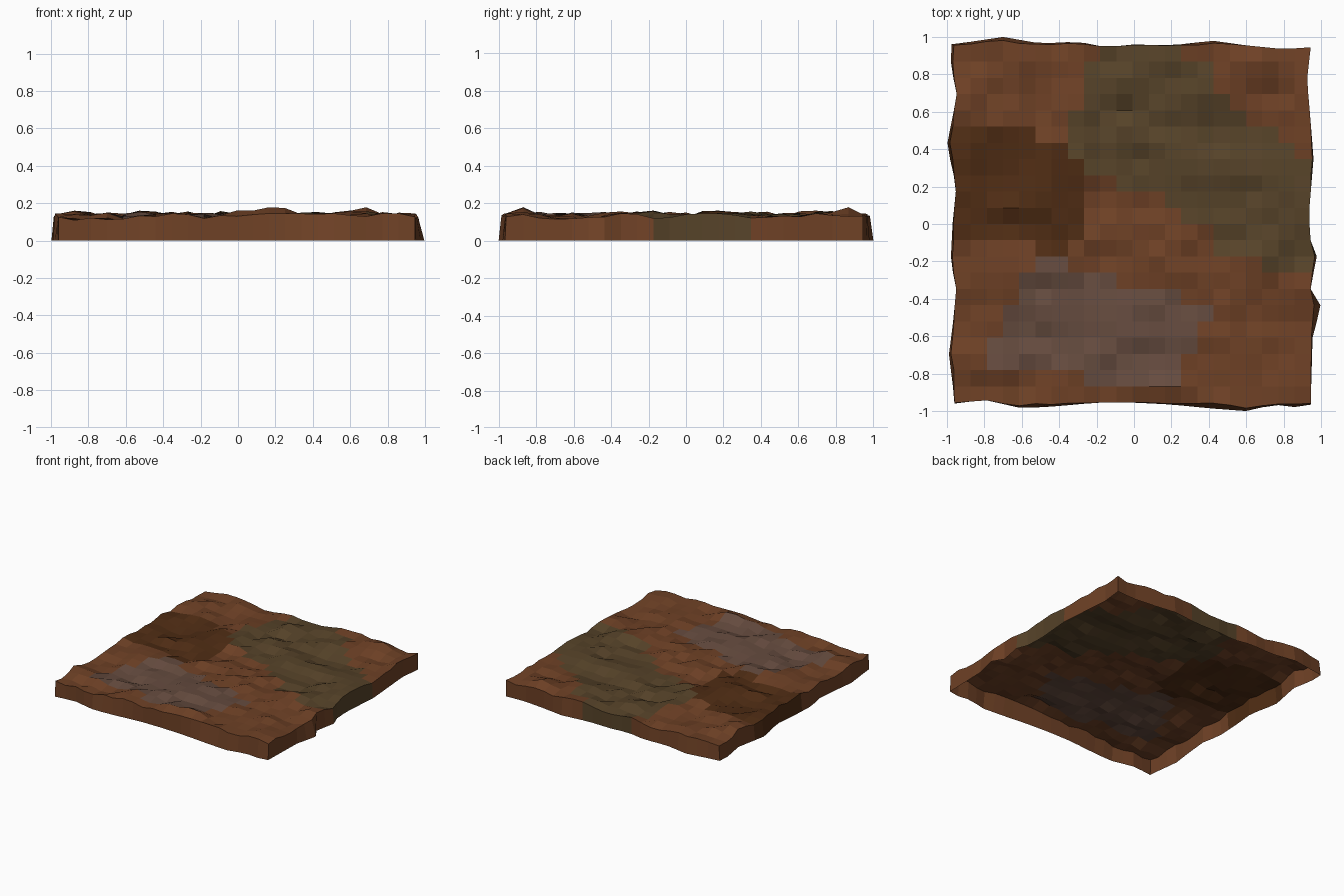
import bpy, bmesh, random
from mathutils import Vector, noise

if "Cube" in bpy.data.objects:
    bpy.data.objects.remove(bpy.data.objects["Cube"])

random.seed(4)
N = 22
X0, X1, Y0, Y1 = -0.96, 0.945, -0.955, 0.955

# Ground colours: base soil plus three patches
COLORS = [("rust_soil", (0.158, 0.053, 0.019)), ("dark_soil", (0.080, 0.026, 0.007)),
          ("olive_moss", (0.094, 0.056, 0.022)), ("grey_stone", (0.133, 0.072, 0.050))]

# Patch outlines in plan
DARK = [(-1.1, 0.52), (-0.53, 0.52), (-0.52, 0.42), (-0.27, 0.42), (-0.27, 0.0),
        (-0.36, -0.17), (-0.62, -0.1), (-1.1, -0.08)]
OLIVE = [(-0.19, 1.1), (-0.19, 0.9), (-0.27, 0.82), (-0.27, 0.7), (-0.35, 0.6), (-0.35, 0.44),
         (-0.25, 0.28), (-0.02, 0.2), (0.17, 0.17), (0.26, 0.0), (0.42, -0.04), (0.44, -0.13),
         (0.6, -0.19), (0.78, -0.25), (1.1, -0.19), (1.1, 0.33), (0.86, 0.34), (0.85, 0.42),
         (0.76, 0.5), (0.6, 0.53), (0.5, 0.67), (0.42, 0.72), (0.42, 0.84), (0.26, 0.86), (0.24, 1.1)]
GREY = [(-0.53, -0.19), (-0.36, -0.19), (-0.35, -0.27), (-0.1, -0.27), (-0.1, -0.36), (0.25, -0.36),
        (0.34, -0.44), (0.42, -0.45), (0.42, -0.53), (0.34, -0.54), (0.34, -0.7), (0.25, -0.7),
        (0.24, -0.87), (-0.27, -0.87), (-0.28, -0.78), (-0.79, -0.78), (-0.78, -0.64), (-0.7, -0.62),
        (-0.7, -0.44), (-0.62, -0.42), (-0.62, -0.27)]

# Outline of the skirt foot: (position along side, distance outwards)
LEFT = [(-0.95, .96), (-0.85, .97), (-0.7, .99), (-0.55, .97), (-0.35, .95), (-0.2, .98), (0, .97),
        (0.2, .95), (0.42, 1.0), (0.6, .965), (0.68, .945), (0.85, .98), (0.95, .975)]
RIGHT = [(-0.95, .945), (-0.6, .955), (-0.44, 1.0), (-0.34, .94), (-0.18, .98), (-0.1, .945),
         (0.05, .935), (0.35, .96), (0.6, .94), (0.77, .925), (0.95, .945)]
FRONT = [(-0.96, .96), (-0.8, .94), (-0.6, .985), (-0.42, .975), (-0.2, .955), (0, .955), (0.2, .965),
         (0.4, .985), (0.6, 1.0), (0.75, .965), (0.85, .98), (0.95, .965)]
BACK = [(-0.97, .96), (-0.7, 1.0), (-0.5, .965), (-0.3, .975), (-0.15, .945), (0, .96), (0.2, .955),
        (0.42, .98), (0.6, .955), (0.8, .935), (0.95, .945)]


def lerp_table(table, t):
    if t <= table[0][0]:
        return table[0][1]
    for (a, va), (b, vb) in zip(table, table[1:]):
        if t <= b:
            return va + (vb - va) * (t - a) / (b - a)
    return table[-1][1]


def inside(poly, x, y):
    hit = False
    for (ax, ay), (bx, by) in zip(poly, poly[1:] + poly[:1]):
        if (ay > y) != (by > y) and x < ax + (bx - ax) * (y - ay) / (by - ay):
            hit = not hit
    return hit


def patch(x, y):
    for i, poly in ((2, OLIVE), (3, GREY), (1, DARK)):
        if inside(poly, x, y):
            return i
    return 0


def height(x, y, edge):
    h = 0.129 + 0.034 * noise.noise(Vector((x * 4.2, y * 5.2, 1.3)))
    h += random.uniform(-0.016, 0.016) * (0.6 if edge else 1)
    for px, py in ((0.17, -0.88), (0.62, 0.86)):          # two tallest bumps
        h += 0.035 * max(0, 1 - ((x - px) ** 2 + (y - py) ** 2) / 0.02)
    return min(max(h, 0.09), 0.145 if edge else 0.178)


def foot(i, j, x, y):
    fx = -lerp_table(LEFT, y) if i == 0 else lerp_table(RIGHT, y) if i == N else x
    fy = -lerp_table(FRONT, x) if j == 0 else lerp_table(BACK, x) if j == N else y
    return fx, fy


# Uneven ground surface; its rim wavers between the grid edge and the foot outline
bm = bmesh.new()
top = {}
for i in range(N + 1):
    for j in range(N + 1):
        x, y = X0 + (X1 - X0) * i / N, Y0 + (Y1 - Y0) * j / N
        edge = i in (0, N) or j in (0, N)
        fx, fy = foot(i, j, x, y)
        k = random.uniform(0.1, 0.7)
        x = max(x + (fx - x) * k, fx) if i == 0 else min(x + (fx - x) * k, fx)
        y = max(y + (fy - y) * k, fy) if j == 0 else min(y + (fy - y) * k, fy)
        top[i, j] = bm.verts.new((x, y, height(x, y, edge)))
for i in range(N):
    for j in range(N):
        f = bm.faces.new([top[i, j], top[i + 1, j], top[i + 1, j + 1], top[i, j + 1]])
        c = f.calc_center_median()
        f.material_index = patch(c.x, c.y)

# Flared skirt round the border, open underneath
ring = ([(i, 0) for i in range(N)] + [(N, j) for j in range(N)]
        + [(i, N) for i in range(N, 0, -1)] + [(0, j) for j in range(N, 0, -1)])
base = {k: bm.verts.new((*foot(*k, top[k].co.x, top[k].co.y), 0)) for k in ring}
for a, b in zip(ring, ring[1:] + ring[:1]):
    f = bm.faces.new([top[b], top[a], base[a], base[b]])
    c = (top[a].co + top[b].co) / 2
    f.material_index = patch(c.x, c.y)

mesh = bpy.data.meshes.new("ground_tile")
bm.to_mesh(mesh)
bm.free()
for name, rgb in COLORS:
    m = bpy.data.materials.new(name)
    m.diffuse_color = (*rgb, 1)
    m.use_nodes = True
    m.node_tree.nodes["Principled BSDF"].inputs["Base Color"].default_value = m.diffuse_color
    mesh.materials.append(m)
bpy.context.collection.objects.link(bpy.data.objects.new("ground_tile", mesh))
